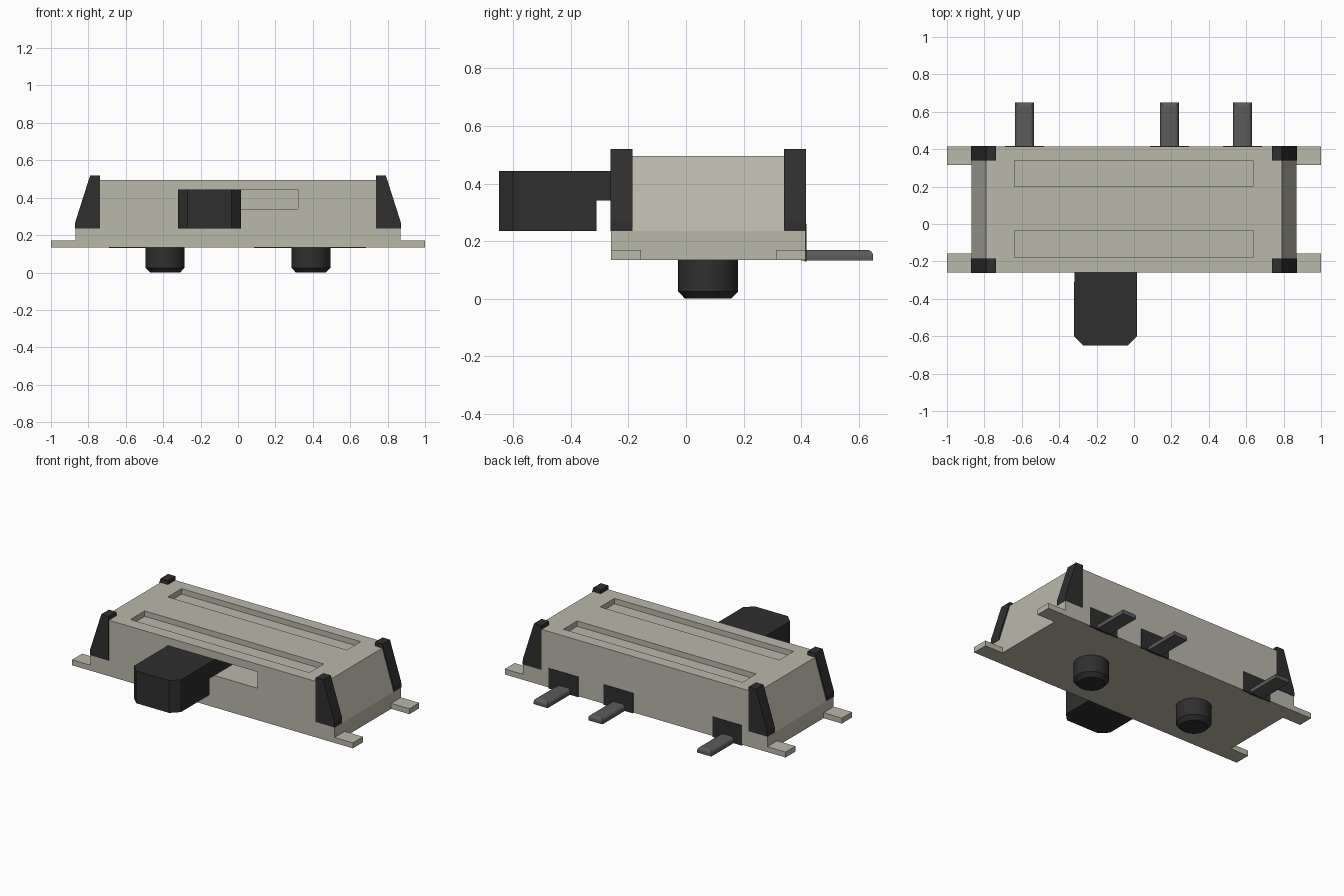
import bpy
import bmesh
from mathutils import Vector

if "Cube" in bpy.data.objects:
    bpy.data.objects.remove(bpy.data.objects["Cube"])


def material(name, rgb):
    m = bpy.data.materials.new(name)
    m.use_nodes = True
    m.diffuse_color = (*rgb, 1)
    m.node_tree.nodes["Principled BSDF"].inputs["Base Color"].default_value = (*rgb, 1)
    return m


SHELL = material("warm grey shell", (0.49, 0.48, 0.41))
BLACK = material("black plastic", (0.028, 0.028, 0.028))
METAL = material("dark grey metal", (0.105, 0.105, 0.105))


def finish(name, bm, mat):
    bmesh.ops.recalc_face_normals(bm, faces=bm.faces)
    mesh = bpy.data.meshes.new(name)
    bm.to_mesh(mesh)
    bm.free()
    mesh.materials.append(mat)
    ob = bpy.data.objects.new(name, mesh)
    bpy.context.collection.objects.link(ob)
    return ob


def prism(name, profile, axis, lo, hi, mat):
    """Extrude a 2D profile along y (points are x, z) or z (points are x, y)."""
    bm = bmesh.new()
    place = (lambda a, b: (a, lo, b)) if axis == "y" else (lambda a, b: (a, b, lo))
    face = bm.faces.new([bm.verts.new(place(a, b)) for a, b in profile])
    out = bmesh.ops.extrude_face_region(bm, geom=[face])
    shift = Vector((0, hi - lo, 0)) if axis == "y" else Vector((0, 0, hi - lo))
    bmesh.ops.translate(bm, vec=shift,
                        verts=[v for v in out["geom"] if isinstance(v, bmesh.types.BMVert)])
    return finish(name, bm, mat)


def box(name, x, y, z, mat):
    corners = [(x[0], y[0]), (x[1], y[0]), (x[1], y[1]), (x[0], y[1])]
    return prism(name, corners, "z", z[0], z[1], mat)


def cut(target, cutter):
    mod = target.modifiers.new("cut", "BOOLEAN")
    mod.operation, mod.solver, mod.object = "DIFFERENCE", "EXACT", cutter
    bpy.context.view_layer.objects.active = target
    bpy.ops.object.modifier_apply(modifier=mod.name)
    bpy.data.objects.remove(cutter)


FRONT, BACK = -0.26, 0.415
BASE, SHOULDER, TOP = 0.135, 0.235, 0.495

# Housing with tapered ends, two top grooves and the front lever slot
half = [(0.87, BASE), (0.87, SHOULDER), (0.79, TOP)]
housing = prism("housing", half + [(-x, z) for x, z in reversed(half)],
                "y", FRONT, BACK, SHELL)
for y in [(-0.18, -0.035), (0.2, 0.34)]:
    cut(housing, box("groove_cutter", (-0.64, 0.635), y, (TOP - 0.035, 0.6), SHELL))
cut(housing, box("slot_cutter", (-0.32, 0.32), (-0.4, -0.02), (0.34, 0.445), SHELL))

# Mounting tabs and corner posts
for s, side in [(1, "left"), (-1, "right")]:
    for end, tab_y, post_y in [("front", (FRONT, -0.157), (FRONT - 0.002, -0.185)),
                               ("back", (0.315, BACK), (0.34, BACK + 0.002))]:
        box(f"{end}_{side}_tab", (s * 0.87, s), tab_y, (BASE, 0.17), SHELL)
        post = [(0.737, SHOULDER), (0.872, SHOULDER), (0.87, 0.27), (0.79, 0.52), (0.737, 0.52)]
        prism(f"{end}_{side}_post", [(s * x, z) for x, z in post], "y", *post_y, BLACK)

# Lever: chamfered head and the stem that slides in the slot
L, R, C = -0.32, 0.015, 0.05
head = [(L, -0.31), (L, -0.65 + C), (L + C, -0.65), (R - C, -0.65), (R, -0.65 + C), (R, -0.31)]
prism("lever_head", head, "z", SHOULDER, 0.443, BLACK)
box("lever_stem", (L + 0.001, R), (-0.31, -0.03), (0.341, 0.443), BLACK)

# Terminal pins with rounded upper edges, and their insulating plates
for i, x in enumerate([-0.585, 0.19, 0.58], 1):
    pin = box(f"terminal_pin_{i}", (x - 0.05, x + 0.05), (0.4, 0.65), (0.133, 0.17), METAL)
    bm = bmesh.new()
    bm.from_mesh(pin.data)
    rim = [e for e in bm.edges
           if all(v.co.z > 0.16 for v in e.verts) and any(v.co.y > 0.6 for v in e.verts)]
    bmesh.ops.bevel(bm, geom=rim, offset=0.022, segments=4, profile=0.5, affect="EDGES")
    bm.to_mesh(pin.data)
    bm.free()
    box(f"terminal_plate_{i}", (x - 0.105, x + 0.105), (BACK - 0.004, BACK + 0.003),
        (0.13, 0.26), BLACK)

# Locating pegs with chamfered tips
for x, side in [(0.39, "left"), (-0.39, "right")]:
    bm = bmesh.new()
    rings = []
    for r, z in [(0.08, 0), (0.104, 0.025), (0.104, BASE + 0.005)]:
        ring = bmesh.ops.create_circle(bm, segments=40, radius=r)["verts"]
        bmesh.ops.translate(bm, verts=ring, vec=(x, 0.077, z))
        rings.append(ring)
    for a, b in zip(rings, rings[1:]):
        for i in range(len(a)):
            j = (i + 1) % len(a)
            bm.faces.new((a[i], a[j], b[j], b[i]))
    bm.faces.new(rings[0])
    bm.faces.new(rings[-1])
    peg = finish(f"{side}_locating_peg", bm, BLACK)
    bpy.ops.object.select_all(action="DESELECT")
    peg.select_set(True)
    bpy.context.view_layer.objects.active = peg
    bpy.ops.object.shade_smooth_by_angle(angle=0.5)
